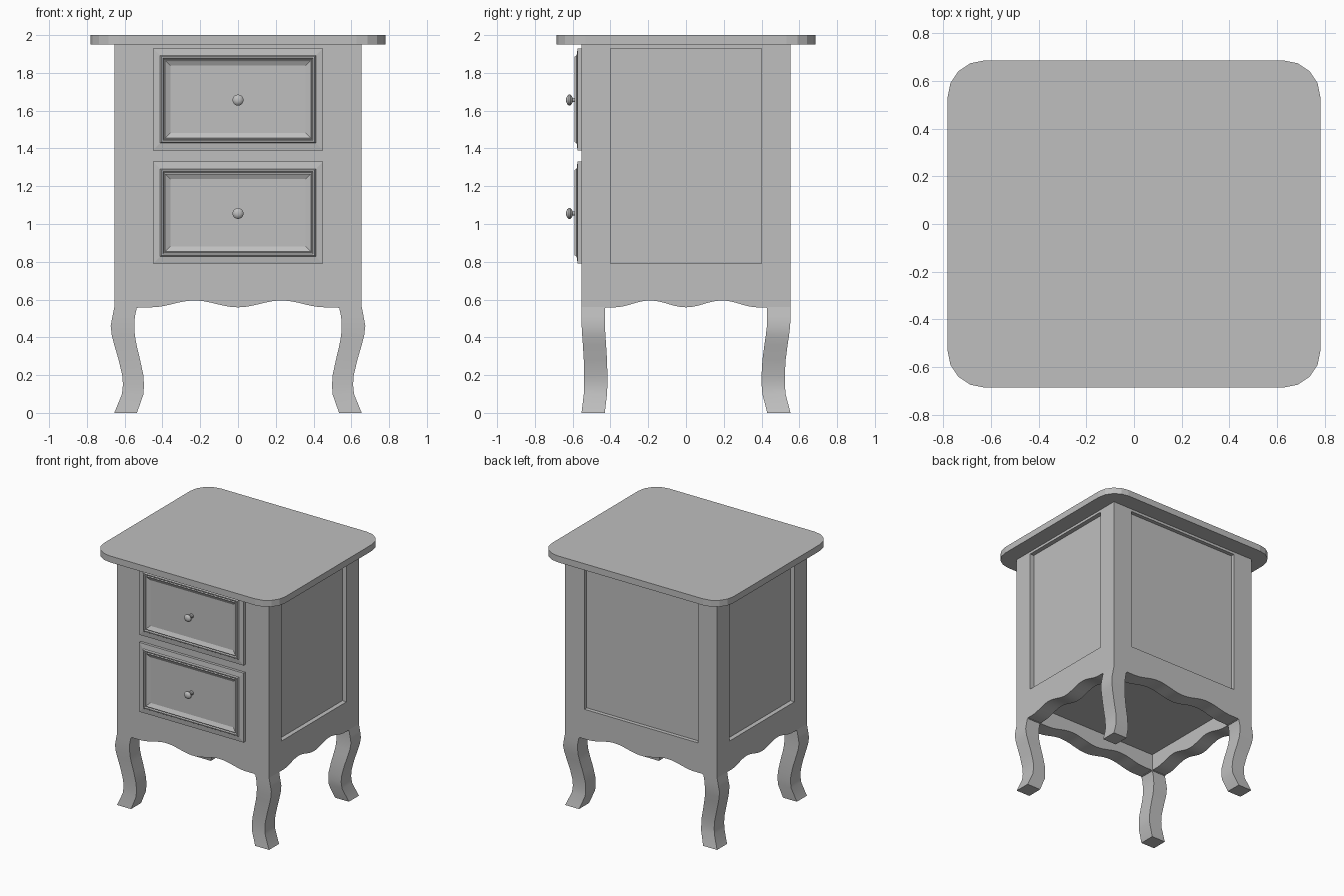
import bpy, bmesh, math

cube = bpy.data.objects.get("Cube")
if cube:
    bpy.data.objects.remove(cube, do_unlink=True)

paint = bpy.data.materials.new("plain_grey")
paint.use_nodes = True
GREY = (0.52, 0.52, 0.52, 1)
paint.diffuse_color = GREY
paint.node_tree.nodes["Principled BSDF"].inputs["Base Color"].default_value = GREY


def loft(name, rings, smooth=False):
    """Skin a list of equal point rings and cap both ends."""
    bm = bmesh.new()
    loops = [[bm.verts.new(p) for p in ring] for ring in rings]
    n = len(loops[0])
    for a, b in zip(loops, loops[1:]):
        for i in range(n):
            j = (i + 1) % n
            bm.faces.new((a[i], a[j], b[j], b[i]))
    bm.faces.new(loops[0])
    bm.faces.new(loops[-1])
    bmesh.ops.recalc_face_normals(bm, faces=bm.faces)
    mesh = bpy.data.meshes.new(name)
    bm.to_mesh(mesh)
    bm.free()
    ob = bpy.data.objects.new(name, mesh)
    bpy.context.collection.objects.link(ob)
    mesh.materials.append(paint)
    if smooth:
        bpy.ops.object.select_all(action='DESELECT')
        ob.select_set(True)
        bpy.context.view_layer.objects.active = ob
        bpy.ops.object.shade_smooth_by_angle(angle=math.radians(35))
    return ob


def rect(x0, x1, y0, y1, z):
    return [(x0, y0, z), (x1, y0, z), (x1, y1, z), (x0, y1, z)]


def box(name, x0, x1, y0, y1, z0, z1):
    return loft(name, [rect(x0, x1, y0, y1, z0), rect(x0, x1, y0, y1, z1)])


def carve(target, cutter):
    mod = target.modifiers.new("carve", 'BOOLEAN')
    mod.operation = 'DIFFERENCE'
    mod.solver = 'EXACT'
    mod.object = cutter
    bpy.ops.object.select_all(action='DESELECT')
    target.select_set(True)
    bpy.context.view_layer.objects.active = target
    bpy.ops.object.modifier_apply(modifier=mod.name)
    bpy.data.objects.remove(cutter, do_unlink=True)


def wave_cutter(half, period, reach, along_x):
    """Tunnel with a scalloped roof, shaping two opposite skirts."""
    steps = 48
    outline = [(-half, 0.5)]
    for i in range(steps + 1):
        u = -half + 2 * half * i / steps
        t = min(abs(u), 2 * period)
        outline.append((u, 0.577 - 0.018 * math.cos(math.pi * t / period)))
    outline.append((half, 0.5))
    if along_x:
        rings = [[(u, s, z) for u, z in outline] for s in (-reach, reach)]
    else:
        rings = [[(s, u, z) for u, z in outline] for s in (-reach, reach)]
    return loft("skirt_cutter", rings)


# Cabinet body with hollow underside, scalloped skirts and recessed panels
BX, BY, LOW, HIGH = 0.655, 0.553, 0.555, 1.95
body = box("cabinet_body", -BX, BX, -BY, BY, LOW, HIGH)
carve(body, box("underside_cutter", -0.535, 0.535, -0.43, 0.43, 0.5, 0.69))
carve(body, wave_cutter(0.53, 0.23, 0.8, True))
carve(body, wave_cutter(0.425, 0.19, 0.9, False))
for s in (-1, 1):
    x0, x1 = sorted((s * (BX - 0.035), s * 0.8))
    carve(body, box("side_panel_cutter", x0, x1, -0.4, 0.4, 0.79, 1.93))
carve(body, box("back_panel_cutter", -0.49, 0.49, BY - 0.03, 0.8, 0.79, 1.93))
bpy.ops.object.shade_smooth_by_angle(angle=math.radians(25))

# Table top with rounded corners
TX, TY, R = 0.782, 0.686, 0.155
outline = []
for k, (sx, sy) in enumerate([(1, 1), (-1, 1), (-1, -1), (1, -1)]):
    for i in range(5):
        a = math.pi / 2 * (k + i / 4)
        outline.append((sx * (TX - R) + R * math.cos(a),
                        sy * (TY - R) + R * math.sin(a)))
loft("table_top", [[(x, y, z) for x, y in outline] for z in (HIGH, 2.0)])

# Curved legs: height, outer x, inner x, sweep of the ankle in y
LEG = [(0.56, 0.655, 0.535, 0), (0.51, 0.665, 0.546, 0), (0.46, 0.674, 0.549, 0.05),
       (0.41, 0.668, 0.546, 0.25), (0.36, 0.655, 0.537, 0.5), (0.28, 0.632, 0.518, 0.85),
       (0.2, 0.613, 0.501, 1), (0.15, 0.609, 0.498, 1), (0.1, 0.614, 0.5, 0.85),
       (0, 0.655, 0.535, 0)]
for side, s in (("right", -1), ("left", 1)):
    for end, e, sweep in (("front", -1, 0.014), ("back", 1, 0.03)):
        rings = [rect(s * xi, s * xo, e * (0.43 - f * sweep), e * (BY - f * sweep), z)
                 for z, xo, xi, f in LEG]
        loft(f"{end}_{side}_leg", rings, smooth=True)

# Drawer fronts: inset from the outer edge and depth of each moulding step
MOULD = [(0, -0.545), (0, -0.574), (0.038, -0.579), (0.044, -0.589), (0.052, -0.589),
         (0.058, -0.58), (0.064, -0.584), (0.07, -0.58), (0.092, -0.569)]
KNOB = [(0.016, -0.56), (0.016, -0.574), (0.011, -0.58), (0.011, -0.6), (0.022, -0.605),
        (0.029, -0.612), (0.029, -0.62), (0.022, -0.629), (0.01, -0.634)]
for label, cz in (("upper", 1.66), ("lower", 1.06)):
    rings = []
    for inset, y in MOULD:
        w, h = 0.45 - inset, 0.27 - inset
        rings.append([(-w, y, cz - h), (w, y, cz - h), (w, y, cz + h), (-w, y, cz + h)])
    loft(f"{label}_drawer_front", rings)
    # Turned knob
    turns = [2 * math.pi * i / 20 for i in range(20)]
    loft(f"{label}_drawer_knob",
         [[(r * math.cos(a), y, cz - 0.004 + r * math.sin(a)) for a in turns]
          for r, y in KNOB], smooth=True)
